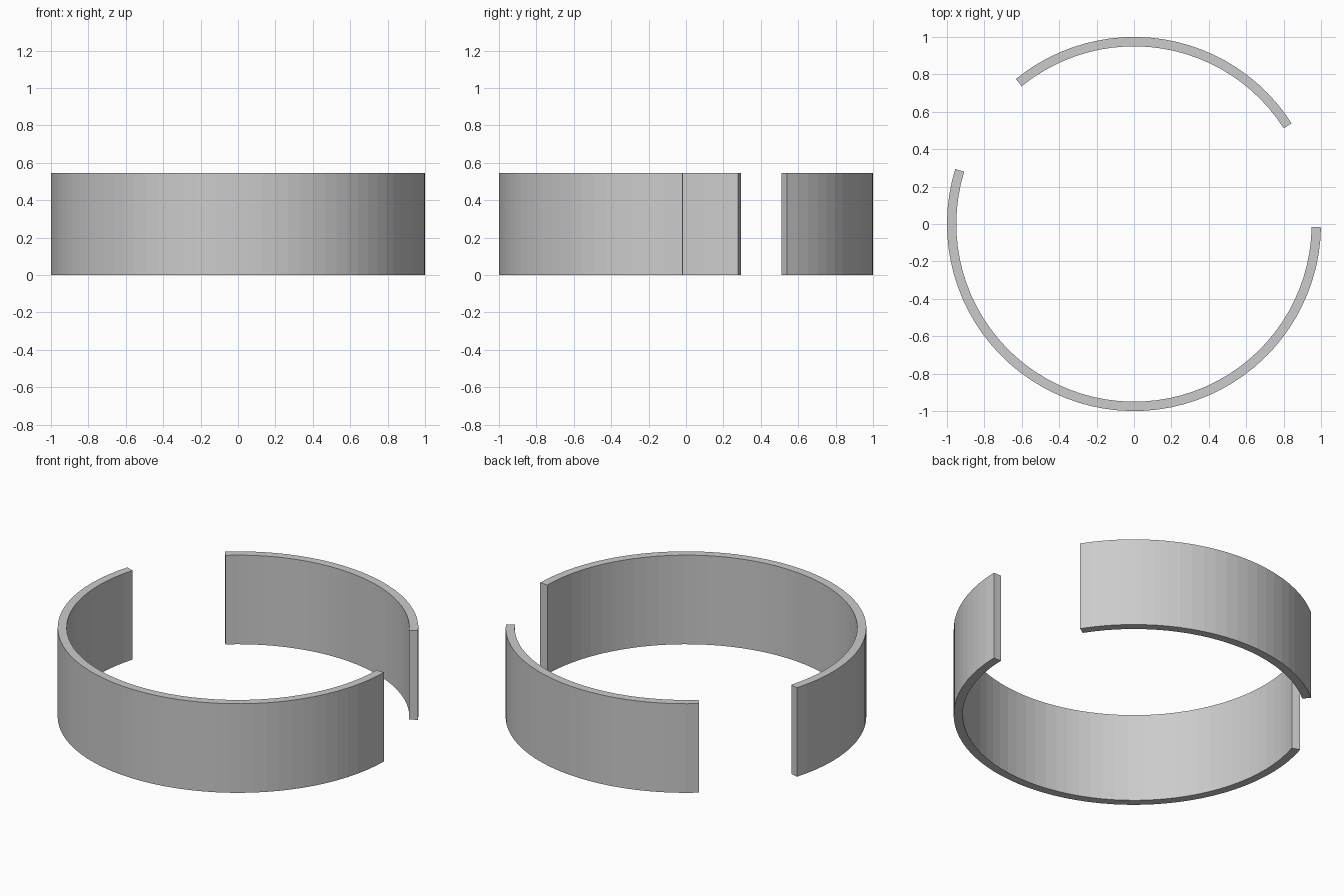
import bpy, bmesh
from math import radians, cos, sin

if "Cube" in bpy.data.objects:
    bpy.data.objects.remove(bpy.data.objects["Cube"])

OUTER, INNER, HEIGHT = 1.0, 0.95, 0.545


def arc_wall(name, start, end, segments):
    """Curved wall: a radial rectangle swept between two angles in degrees."""
    bm = bmesh.new()
    rings = []
    for i in range(segments + 1):
        a = radians(start + (end - start) * i / segments)
        rings.append([bm.verts.new((r * cos(a), r * sin(a), z))
                      for r, z in ((INNER, 0), (OUTER, 0), (OUTER, HEIGHT), (INNER, HEIGHT))])
    for p, q in zip(rings, rings[1:]):
        for k in range(4):
            n = (k + 1) % 4
            bm.faces.new((p[k], p[n], q[n], q[k]))
    # end caps
    bm.faces.new(rings[0])
    bm.faces.new(rings[-1])
    bmesh.ops.recalc_face_normals(bm, faces=bm.faces)
    mesh = bpy.data.meshes.new(name)
    bm.to_mesh(mesh)
    bm.free()
    obj = bpy.data.objects.new(name, mesh)
    bpy.context.collection.objects.link(obj)
    return obj


# Short wall at the back, long wall round the front
arc_wall("back_wall", 32.6, 129.2, 24)
arc_wall("front_wall", 162.9, 359.0, 48)
